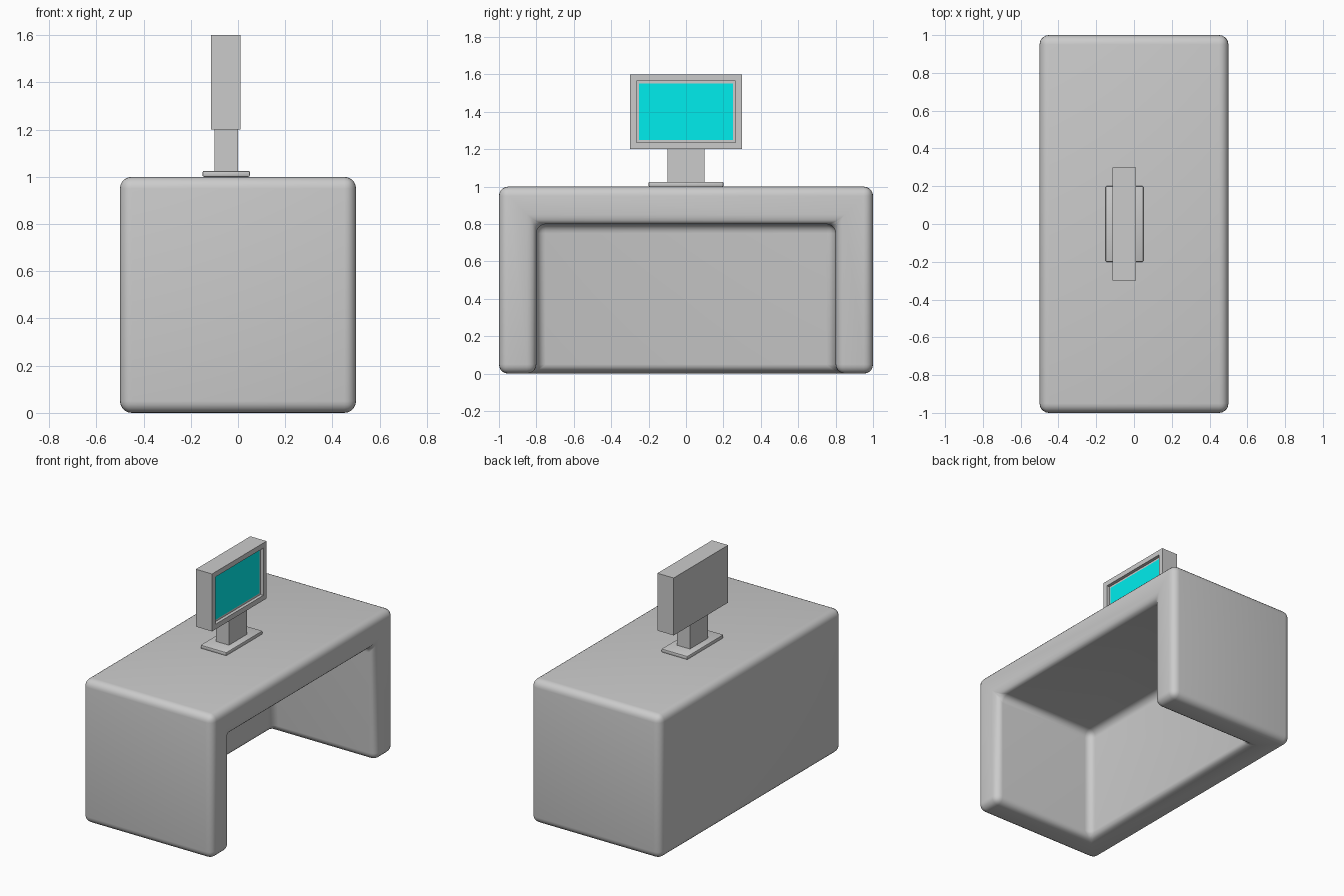
import bpy, bmesh
from mathutils import Vector

if "Cube" in bpy.data.objects:
    bpy.data.objects.remove(bpy.data.objects["Cube"])


def box(name, lo, hi, bevel=0.0, segments=3):
    """Axis-aligned box from its two corners, with an optional rounded edge."""
    lo, hi = Vector(lo), Vector(hi)
    bm = bmesh.new()
    bmesh.ops.create_cube(bm, size=1)
    for v in bm.verts:
        v.co = (lo + hi) / 2 + Vector(a * b for a, b in zip(v.co, hi - lo))
    mesh = bpy.data.meshes.new(name)
    bm.to_mesh(mesh)
    bm.free()
    obj = bpy.data.objects.new(name, mesh)
    bpy.context.collection.objects.link(obj)
    if bevel:
        round_edges(obj, bevel, segments)
    return obj


def apply(obj, mod):
    bpy.context.view_layer.objects.active = obj
    bpy.ops.object.modifier_apply(modifier=mod.name)


def round_edges(obj, width, segments):
    mod = obj.modifiers.new("bevel", 'BEVEL')
    mod.width = width
    mod.segments = segments
    mod.limit_method = 'ANGLE'
    apply(obj, mod)
    bpy.ops.object.select_all(action='DESELECT')
    obj.select_set(True)
    bpy.ops.object.shade_smooth_by_angle()


# Desk: solid block with a knee space open to the right and below, then rounded
desk = box("desk", (-0.5, -1, 0), (0.5, 1, 1))
cutter = box("knee_space_cutter", (-0.3, -0.8, -0.5), (1, 0.8, 0.8))
cutter.hide_render = True
cut = desk.modifiers.new("cut", 'BOOLEAN')
cut.operation = 'DIFFERENCE'
cut.solver = 'EXACT'
cut.object = cutter
apply(desk, cut)
bpy.data.objects.remove(cutter)
round_edges(desk, 0.05, 5)

# Monitor stand
box("stand_base", (-0.15, -0.2, 1.0), (0.05, 0.2, 1.025), 0.006, 2)
box("stand_neck", (-0.1, -0.1, 1.02), (0, 0.1, 1.21))

# Monitor housing with a recessed front
housing = box("monitor_housing", (-0.115, -0.3, 1.2), (0.01, 0.3, 1.6))
bm = bmesh.new()
bm.from_mesh(housing.data)
bm.normal_update()
front = max(bm.faces, key=lambda f: f.normal.x)
bmesh.ops.inset_region(bm, faces=[front], thickness=0.05)
inner = bmesh.ops.extrude_discrete_faces(bm, faces=[front])["faces"]
for f in inner:
    bmesh.ops.translate(bm, verts=f.verts, vec=(-0.022, 0, 0))
bm.to_mesh(housing.data)
bm.free()

# Screen panel lying on the floor of the recess
screen = box("screen", (-0.016, -0.25, 1.25), (-0.01, 0.25, 1.55))
cyan = bpy.data.materials.new("screen_cyan")
cyan.diffuse_color = (0.0, 0.85, 0.85, 1)
cyan.use_nodes = True
cyan.node_tree.nodes["Principled BSDF"].inputs["Base Color"].default_value = cyan.diffuse_color
screen.data.materials.append(cyan)
